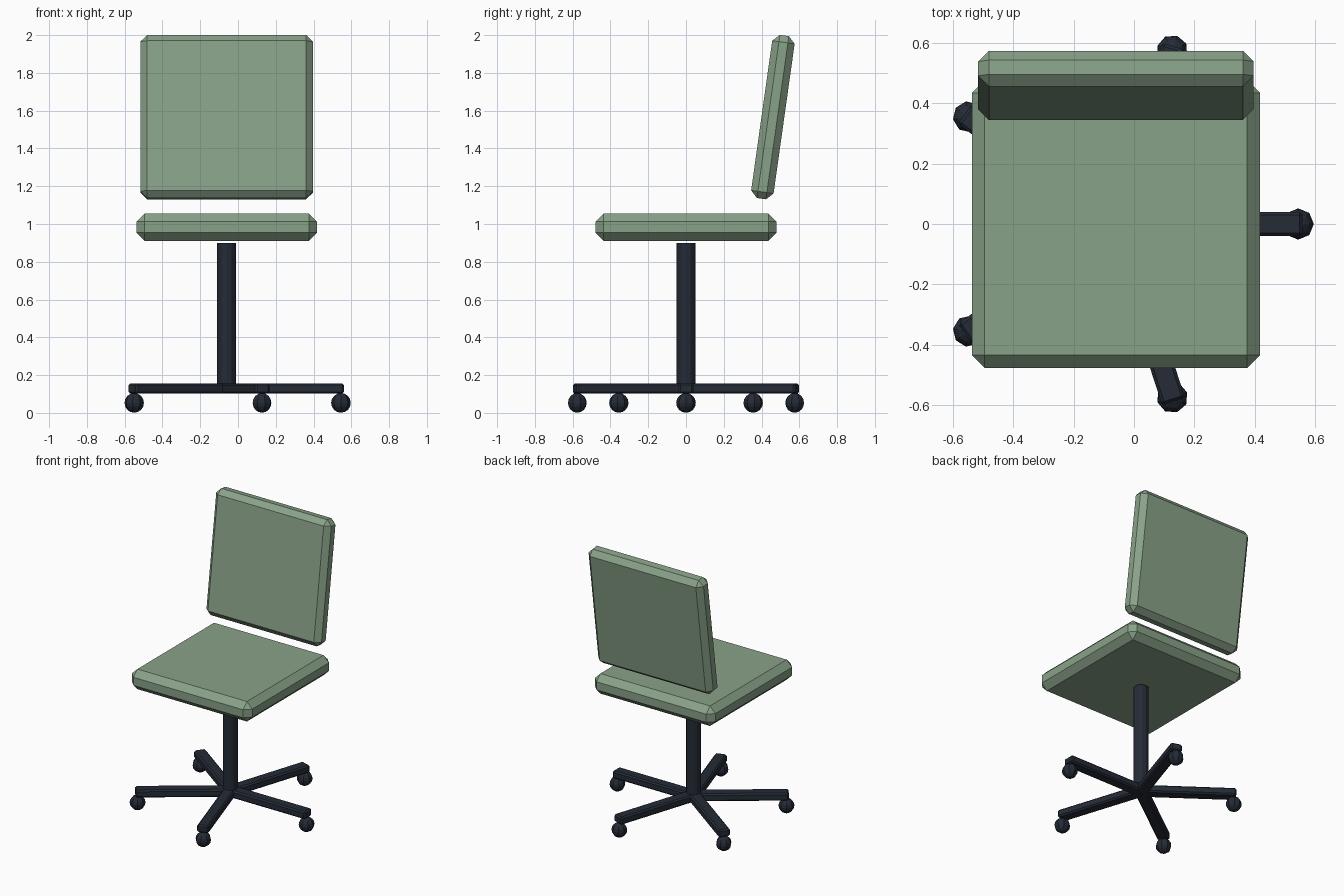
import bpy
from math import cos, sin, radians, tau

old = bpy.data.objects.get("Cube")
if old:
    bpy.data.objects.remove(old, do_unlink=True)

AXIS_X = -0.06  # centre line of the chair


def material(name, r, g, b):
    mat = bpy.data.materials.new(name)
    mat.use_nodes = True
    mat.diffuse_color = (r, g, b, 1)
    mat.node_tree.nodes["Principled BSDF"].inputs["Base Color"].default_value = (r, g, b, 1)
    return mat


green = material("sage green fabric", 0.25, 0.36, 0.25)
dark = material("dark blue grey metal", 0.018, 0.024, 0.037)


def finish(name, mat):
    obj = bpy.context.object
    obj.name = name
    obj.data.materials.append(mat)
    return obj


def beveled_box(name, mat, location, size, bevel, rotation=(0, 0, 0)):
    bpy.ops.mesh.primitive_cube_add(size=1, location=location, rotation=rotation)
    obj = finish(name, mat)
    for v in obj.data.vertices:
        v.co = [c * s for c, s in zip(v.co, size)]
    mod = obj.modifiers.new("chamfer", "BEVEL")
    mod.width = bevel
    mod.segments = 1
    return obj


# Cushions
beveled_box("seat", green, (AXIS_X, 0, 0.983), (0.957, 0.957, 0.144), 0.043)
beveled_box("backrest", green, (AXIS_X, 0.46, 1.566), (0.914, 0.87, 0.12)[::1] and (0.914, 0.12, 0.872),
            0.036, (radians(-8), 0, 0))

# Central post
bpy.ops.mesh.primitive_cylinder_add(vertices=12, radius=0.05, depth=0.78, location=(AXIS_X, 0, 0.51))
finish("post", dark)

# Five-legged base with ball casters
for i in range(5):
    a = i * tau / 5
    beveled_box(f"leg_{i + 1}", dark, (AXIS_X + 0.31 * cos(a), 0.31 * sin(a), 0.129),
                (0.62, 0.08, 0.055), 0.01, (0, 0, a))
    bpy.ops.mesh.primitive_uv_sphere_add(segments=8, ring_count=8, radius=0.052, rotation=(0, 0, a),
                                         location=(AXIS_X + 0.605 * cos(a), 0.605 * sin(a), 0.053))
    finish(f"caster_{i + 1}", dark)
